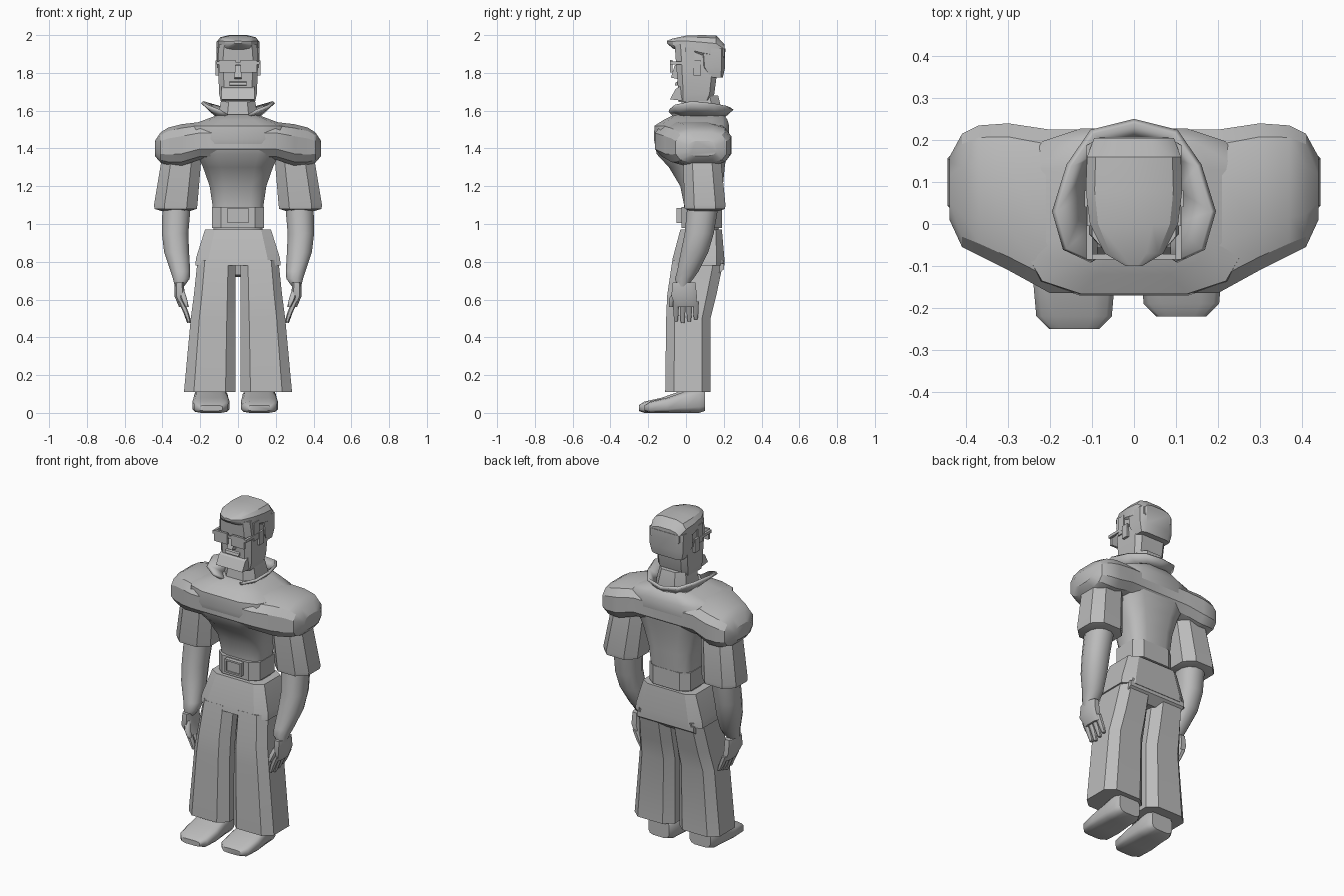
import bpy, bmesh, math
from mathutils import Vector

cube = bpy.data.objects.get("Cube")
if cube:
    bpy.data.objects.remove(cube, do_unlink=True)

grey = bpy.data.materials.new("plain grey")
grey.use_nodes = True
tone = (.5, .5, .5, 1)
grey.diffuse_color = tone
grey.node_tree.nodes["Principled BSDF"].inputs["Base Color"].default_value = tone


def finish(name, bm, angle=30):
    """Turn a bmesh into a shaded grey object."""
    bmesh.ops.recalc_face_normals(bm, faces=bm.faces)
    mesh = bpy.data.meshes.new(name)
    bm.to_mesh(mesh)
    bm.free()
    mesh.materials.append(grey)
    obj = bpy.data.objects.new(name, mesh)
    bpy.context.collection.objects.link(obj)
    bpy.ops.object.select_all(action='DESELECT')
    obj.select_set(True)
    bpy.context.view_layer.objects.active = obj
    bpy.ops.object.shade_smooth_by_angle(angle=math.radians(angle))
    return obj


def loft(name, axis, rings, sides=8, power=.6, angle=30):
    """Skin rounded-box rings, each given as (centre, first radius, second radius)."""
    bm = bmesh.new()
    first, second = [i for i in range(3) if i != axis]
    peak = math.cos(math.pi / sides) ** power
    loops = []
    for centre, radius_a, radius_b in rings:
        loop = []
        for k in range(sides):
            turn = math.tau * (k + .5) / sides
            across, along = math.cos(turn), math.sin(turn)
            point = Vector(centre)
            point[first] += radius_a * math.copysign(abs(across) ** power, across) / peak
            point[second] += radius_b * math.copysign(abs(along) ** power, along) / peak
            loop.append(bm.verts.new(point))
        loops.append(loop)
    for low, high in zip(loops, loops[1:]):
        for k in range(sides):
            bm.faces.new((low[k - 1], low[k], high[k], high[k - 1]))
    bm.faces.new(loops[0])
    bm.faces.new(loops[-1])
    return finish(name, bm, angle)


def column(name, rings, side=0, inner=0, **style):
    """Upright loft from (height, half width, front, back); inner is the gap to the centre line."""
    return loft(name, 2, [((side * (inner + width), (front + back) / 2, z), width, (back - front) / 2)
                          for z, width, front, back in rings], **style)


def tube(name, side, path, depth=1, **style):
    """Limb from (x, y, z, radius) stations, on one side of the body."""
    return loft(name, 2, [((side * x, y, z), radius, radius * depth)
                          for x, y, z, radius in path], **style)


def front_to_back(name, rings, x=0, shift=0, **style):
    """Loft along y from (y, half width, bottom, top)."""
    return loft(name, 1, [((x, y + shift, (bottom + top) / 2), width, (top - bottom) / 2)
                          for y, width, bottom, top in rings], **style)


def box(name, x, y, z, width, depth, height):
    ends = [((x, y, z + end * height / 2), width / 2, depth / 2) for end in (-1, 1)]
    return loft(name, 2, ends, sides=4, power=1)


def prism(name, profile, half_width):
    """Side profile of (y, z) points extruded across x."""
    bm = bmesh.new()
    left, right = [[bm.verts.new((x, y, z)) for y, z in profile]
                   for x in (half_width, -half_width)]
    bm.faces.new(left)
    bm.faces.new(right)
    for k in range(len(profile)):
        bm.faces.new((left[k - 1], left[k], right[k], right[k - 1]))
    return finish(name, bm)


# Torso: full chest narrowing to the waist
column("torso", [(.95, .13, 0, .17), (1.1, .135, -.01, .19), (1.2, .15, -.03, .195),
                 (1.3, .185, -.09, .205), (1.37, .22, -.155, .215), (1.45, .27, -.17, .225),
                 (1.52, .26, -.167, .228), (1.55, .18, -.12, .22), (1.58, .1, -.06, .2)],
       sides=12, power=.55, angle=50)

# Puffed shoulders running across the chest: (x, y, z, depth radius, height radius)
puff = [(.2, .03, 1.44, .195, .1), (.3, .065, 1.418, .175, .11), (.37, .08, 1.41, .155, .1),
        (.41, .08, 1.405, .135, .08), (.44, .085, 1.4, .075, .04)]
stations = [((x * side, y, z), depth, height)
            for side in (-1, 1) for x, y, z, depth, height in puff]
stations.sort(key=lambda ring: ring[0][0])
loft("shoulders", 0, stations, sides=12, power=.65)

# Belt and framed buckle
column("belt", [(z, .138, -.025, .19) for z in (.98, 1.09)], power=.5)
box("buckle_plate", 0, -.03, 1.045, .11, .025, .08)
for end in (-1, 1):
    box("buckle_rail", 0, -.04, 1.045 + end * .035, .11, .02, .01)
    box("buckle_post", end * .05, -.04, 1.045, .01, .02, .08)

# Hips, with the seat hanging lower at the back
column("hips", [(.78, .226, -.075, .203), (.82, .222, -.07, .203), (.97, .175, -.03, .19)], power=.4)
prism("seat", [(.02, .79), (.03, .73), (.15, .72), (.2, .76), (.2, .79)], .19)

for label, side in (("left_", 1), ("right_", -1)):
    # Flared trouser leg
    column(label + "trouser_leg", [(.11, .136, -.11, .13), (.5, .118, -.105, .13),
                                   (.62, .11, -.1, .16), (.81, .1, -.072, .2)],
           side=side, inner=.014, power=.55)

    # Foot: the right one sits further out and forward
    stride = .03 if side < 0 else 0
    front_to_back(label + "foot", [(-.22, .06, .01, .04), (-.19, .09, 0, .06), (-.1, .098, 0, .08),
                                   (0, .09, 0, .115), (.07, .088, 0, .13), (.1, .07, .01, .12)],
                  x=side * (.113 + stride), shift=-stride, sides=12, power=.5, angle=45)

    # Short sleeve with a turned-in hem
    tube(label + "sleeve", side, [(.33, .1, 1.07, .08), (.33, .1, 1.08, .112), (.33, .1, 1.1, .115),
                                  (.3, .085, 1.34, .105)], depth=.95, power=.75)

    # Bare arm bending forward to the wrist
    tube(label + "forearm", side, [(.31, -.02, .67, .025), (.3, -.01, .71, .044), (.305, .01, .75, .052),
                                   (.325, .045, .85, .066), (.333, .07, .95, .07), (.325, .09, 1.1, .075)],
         depth=1.1, sides=12, power=.9, angle=50)

    # Hand with flat palm, fingers curling towards the leg, and thumb
    tube(label + "palm", side, [(.29, 0, .56, .022), (.31, -.01, .62, .027), (.31, -.01, .69, .024)],
         depth=2.5, angle=45)
    for k, finger in enumerate(("index", "middle", "ring", "little")):
        y = k * .035 - .053
        tip = .475 + .01 * abs(k - 1)
        tube(label + finger + "_finger", side,
             [(.26, y, tip, .009), (.275, y, .53, .014), (.3, y, .59, .016)], angle=45)
    tube(label + "thumb", side, [(.27, -.08, .56, .01), (.285, -.075, .6, .016), (.3, -.05, .65, .015)],
         angle=45)

# Open flared collar, dipping towards the back: inner x, y, then outer x, y, z
flare = [(.05, -.06, .1, -.09, 1.6), (.1, 0, .165, -.06, 1.625), (.11, .08, .19, .03, 1.645),
         (.1, .16, .155, .14, 1.635), (.06, .19, .1, .22, 1.62)]
mirrored = [(-a, b, -c, d, e) for a, b, c, d, e in reversed(flare)]
bm = bmesh.new()
strip = [(bm.verts.new((a, b, 1.57)), bm.verts.new((c, d, e)))
         for a, b, c, d, e in flare + [(0, .2, 0, .245, 1.61)] + mirrored]
for (low, high), (next_low, next_high) in zip(strip, strip[1:]):
    bm.faces.new((low, next_low, next_high, high))
collar = finish("collar", bm)
cloth = collar.modifiers.new("thickness", 'SOLIDIFY')
cloth.thickness = .016
cloth.offset = 0

# Neck and square head
column("neck", [(1.53, .11, -.04, .19), (1.6, .1, -.03, .19), (1.68, .085, -.02, .17)], power=.7)
column("head", [(1.645, .09, -.04, .13), (1.69, .1, -.04, .15), (1.88, .107, -.055, .175),
                (1.95, .1, -.06, .17)], power=.35)
prism("chin", [(-.02, 1.735), (-.055, 1.715), (-.085, 1.66), (.05, 1.645), (.05, 1.72)], .088)
prism("nose", [(-.03, 1.85), (-.06, 1.84), (-.08, 1.775), (-.03, 1.765)], .018)
prism("upper_lip", [(-.03, 1.76), (-.055, 1.75), (-.06, 1.735), (-.03, 1.73)], .045)

# Glasses, ears and sideburns
box("glasses_bridge", 0, -.078, 1.85, .03, .01, .015)
for label, side in (("left_", 1), ("right_", -1)):
    box(label + "lens", side * .057, -.078, 1.835, .086, .014, .065)
    box(label + "temple", side * .106, 0, 1.853, .014, .17, .017)
    box(label + "ear", side * .108, .06, 1.825, .02, .04, .08)
    box(label + "sideburn", side * .106, .02, 1.88, .012, .05, .11)

# Hair: domed cap with a quiff at the front and a block at the back
front_to_back("hair_top", [(-.1, .02, 1.955, 1.97), (-.07, .07, 1.93, 1.982), (0, .105, 1.9, 1.997),
                           (.08, .115, 1.87, 2), (.16, .112, 1.85, 1.998), (.205, .095, 1.86, 1.95)],
              sides=12, power=.65)
column("hair_back", [(1.775, .1, .12, .195), (1.83, .113, .08, .207), (1.93, .113, .07, .208)], power=.4)
